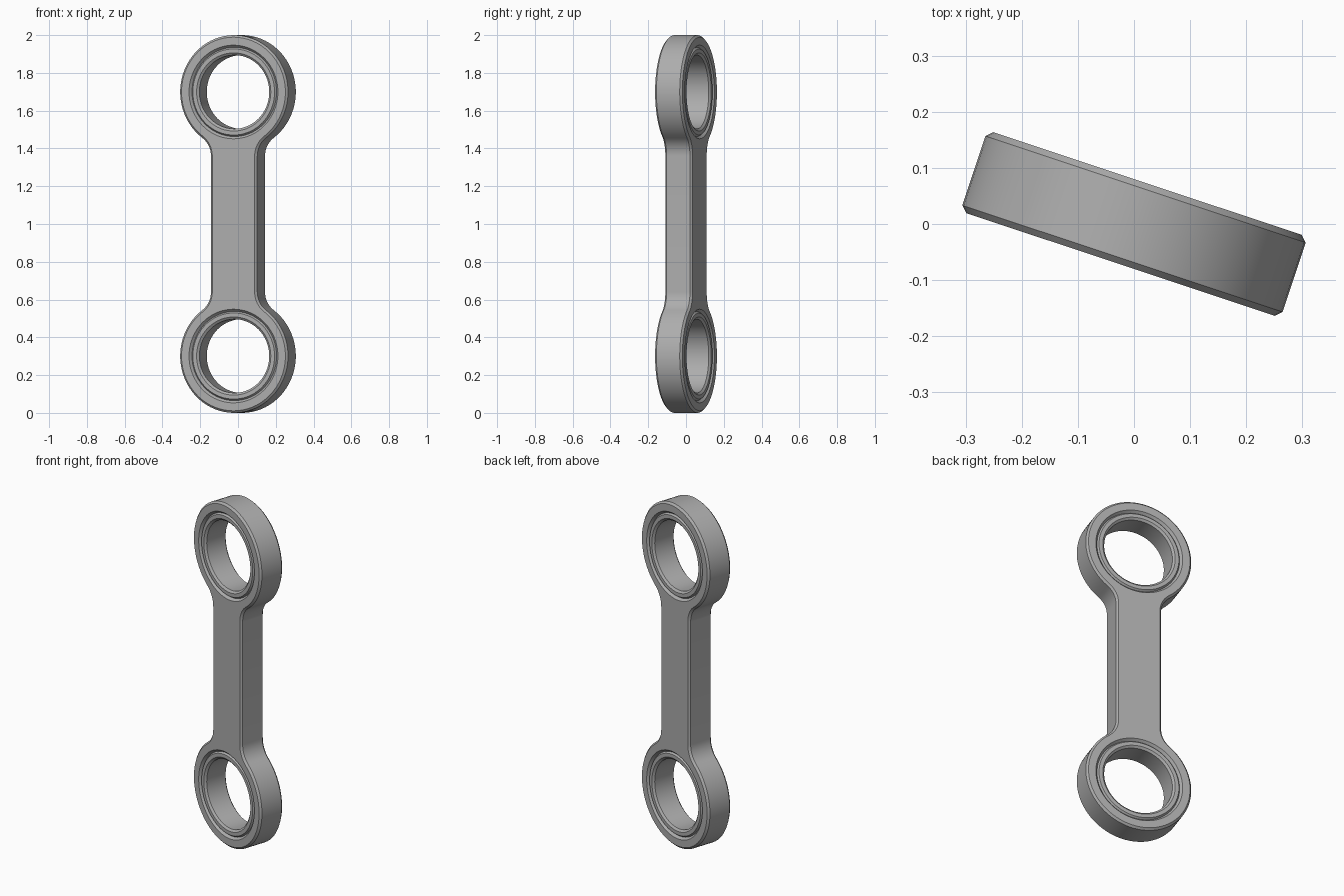
import bpy, bmesh, math
from mathutils import Vector

cube = bpy.data.objects.get("Cube")
if cube:
    bpy.data.objects.remove(cube, do_unlink=True)

EYE_Z = 0.699          # eye centre above and below the middle
EYE_R = 0.301          # outer radius of an eye
SHANK = 0.129          # half width of the shank
FILLET = 0.12          # blend between eye and shank
HALF = 0.076           # half thickness
CHAMFER = 0.011
BORE = 0.236
TURN = math.radians(-18.4)
SEGS = 72

steel = bpy.data.materials.new("steel grey")
steel.use_nodes = True
grey = (0.42, 0.42, 0.42, 1)
steel.diffuse_color = grey
steel.node_tree.nodes["Principled BSDF"].inputs["Base Color"].default_value = grey


def outline(inset):
    """Link outline as (x, z) points, offset inwards by inset."""
    big, half, fil = EYE_R - inset, SHANK - inset, FILLET + inset
    fx = half + fil
    drop = math.sqrt((big + fil) ** 2 - fx ** 2)
    fz = EYE_Z - drop
    end = math.pi - math.atan2(fx, drop)      # tangent angle from the top
    quarter = []
    for i in range(29):
        a = end * i / 28
        quarter.append((big * math.sin(a), EYE_Z + big * math.cos(a)))
    sweep = math.pi / 2 - math.atan2(fx, drop)
    for i in range(1, 11):
        a = math.pi / 2 + sweep * (1 - i / 10)
        quarter.append((fx - fil * math.sin(a), fz - fil * math.cos(a)))
    right = quarter + [(x, -z) for x, z in reversed(quarter)]
    return right + [(-x, z) for x, z in reversed(right[1:-1])]


def circle(radius, cz):
    return [(radius * math.cos(math.tau * i / SEGS),
             cz + radius * math.sin(math.tau * i / SEGS)) for i in range(SEGS)]


def loft(bm, layers, closed=False):
    """Skin a stack of (y, points) loops; return the vertex loops."""
    loops = [[bm.verts.new((x, y, z)) for x, z in pts] for y, pts in layers]
    pairs = list(zip(loops, loops[1:]))
    if closed:
        pairs.append((loops[-1], loops[0]))
    for a, b in pairs:
        for i in range(len(a)):
            j = (i + 1) % len(a)
            bm.faces.new((a[i], a[j], b[j], b[i]))
    return loops


def loop_edges(bm, loop):
    return [bm.edges.get((loop[i - 1], loop[i])) for i in range(len(loop))]


def finish(bm, name):
    bmesh.ops.recalc_face_normals(bm, faces=bm.faces)
    mesh = bpy.data.meshes.new(name)
    bm.to_mesh(mesh)
    bm.free()
    mesh.materials.append(steel)
    obj = bpy.data.objects.new(name, mesh)
    bpy.context.collection.objects.link(obj)
    obj.location.z = 1
    obj.rotation_euler.z = TURN
    bpy.ops.object.select_all(action='DESELECT')
    obj.select_set(True)
    bpy.context.view_layer.objects.active = obj
    bpy.ops.object.shade_smooth_by_angle(angle=math.radians(30))


# Link body: chamfered outline with two countersunk bores
bm = bmesh.new()
side = HALF - CHAMFER
stacks = [loft(bm, [(-HALF, outline(CHAMFER)), (-side, outline(0)),
                    (side, outline(0)), (HALF, outline(CHAMFER))])]
for cz in (EYE_Z, -EYE_Z):
    wide, tight = circle(BORE + 0.012, cz), circle(BORE, cz)
    stacks.append(loft(bm, [(-HALF, wide), (-HALF + 0.014, tight),
                            (HALF - 0.014, tight), (HALF, wide)]))
for layer, facing in ((0, -1), (-1, 1)):
    rim = [e for s in stacks for e in loop_edges(bm, s[layer])]
    bmesh.ops.triangle_fill(bm, edges=rim, use_beauty=True,
                            normal=Vector((0, facing, 0)))
finish(bm, "link_body")

# Bushings: chamfered sleeves pressed into the bores
half_section = [(BORE, 0.062), (0.228, 0.072), (0.207, 0.072), (0.195, 0.062)]
section = half_section + [(r, -y) for r, y in reversed(half_section)]
for name, cz in (("upper_bushing", EYE_Z), ("lower_bushing", -EYE_Z)):
    bm = bmesh.new()
    loft(bm, [(y, circle(r, cz)) for r, y in section], closed=True)
    finish(bm, name)
